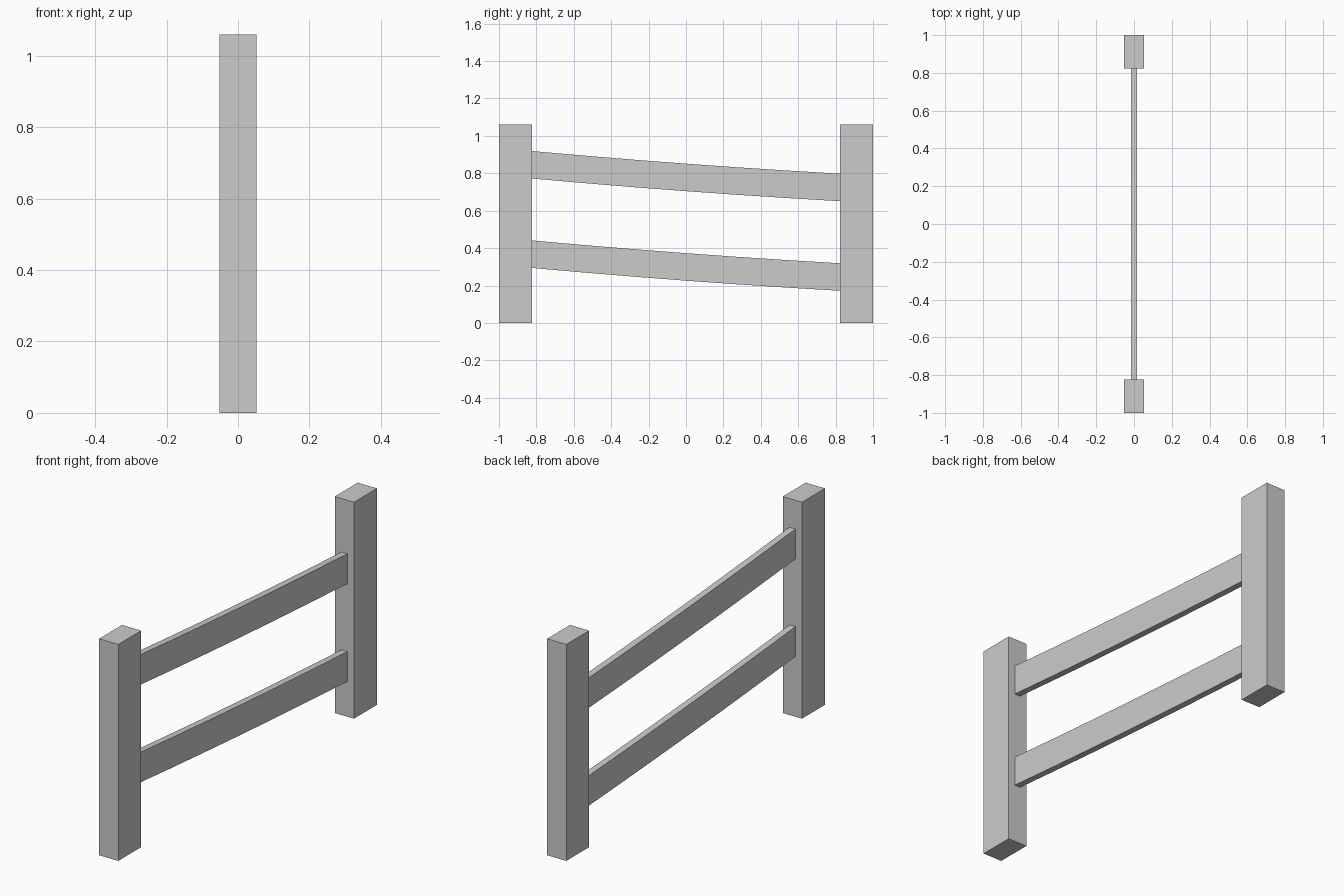
import bpy, bmesh

if "Cube" in bpy.data.objects:
    bpy.data.objects.remove(bpy.data.objects["Cube"])

POST_IN, POST_W, POST_H = 0.823, 0.052, 1.06
RAIL_W, RAIL_H, SAG, SEGS = 0.016, 0.147, 0.007, 6


def make_object(name, bm):
    bmesh.ops.recalc_face_normals(bm, faces=bm.faces)
    mesh = bpy.data.meshes.new(name)
    bm.to_mesh(mesh)
    bm.free()
    bpy.context.collection.objects.link(bpy.data.objects.new(name, mesh))


def post(name, side):
    bm = bmesh.new()
    bmesh.ops.create_cube(bm, size=1)
    bmesh.ops.scale(bm, vec=(2 * POST_W, 1 - POST_IN, POST_H), verts=bm.verts)
    bmesh.ops.translate(bm, vec=(0, side * (1 + POST_IN) / 2, POST_H / 2), verts=bm.verts)
    make_object(name, bm)


def rail(name, z_front, z_back):
    # Sloping plank with a slight sag, lofted through vertical rectangles
    bm = bmesh.new()
    rings = []
    for i in range(SEGS + 1):
        t = i / SEGS
        y = POST_IN * (2 * t - 1)
        z = z_front + (z_back - z_front) * t - SAG * 4 * t * (1 - t)
        rings.append([bm.verts.new((x, y, z + dz)) for x, dz in
                      ((-RAIL_W, 0), (RAIL_W, 0), (RAIL_W, RAIL_H), (-RAIL_W, RAIL_H))])
    for a, b in zip(rings, rings[1:]):
        for k in range(4):
            n = (k + 1) % 4
            bm.faces.new((a[k], a[n], b[n], b[k]))
    bm.faces.new(rings[0])
    bm.faces.new(rings[-1])
    make_object(name, bm)


# Upright posts
post("front_post", -1)
post("back_post", 1)

# Sloping rails
rail("upper_rail", 0.772, 0.651)
rail("lower_rail", 0.294, 0.172)
